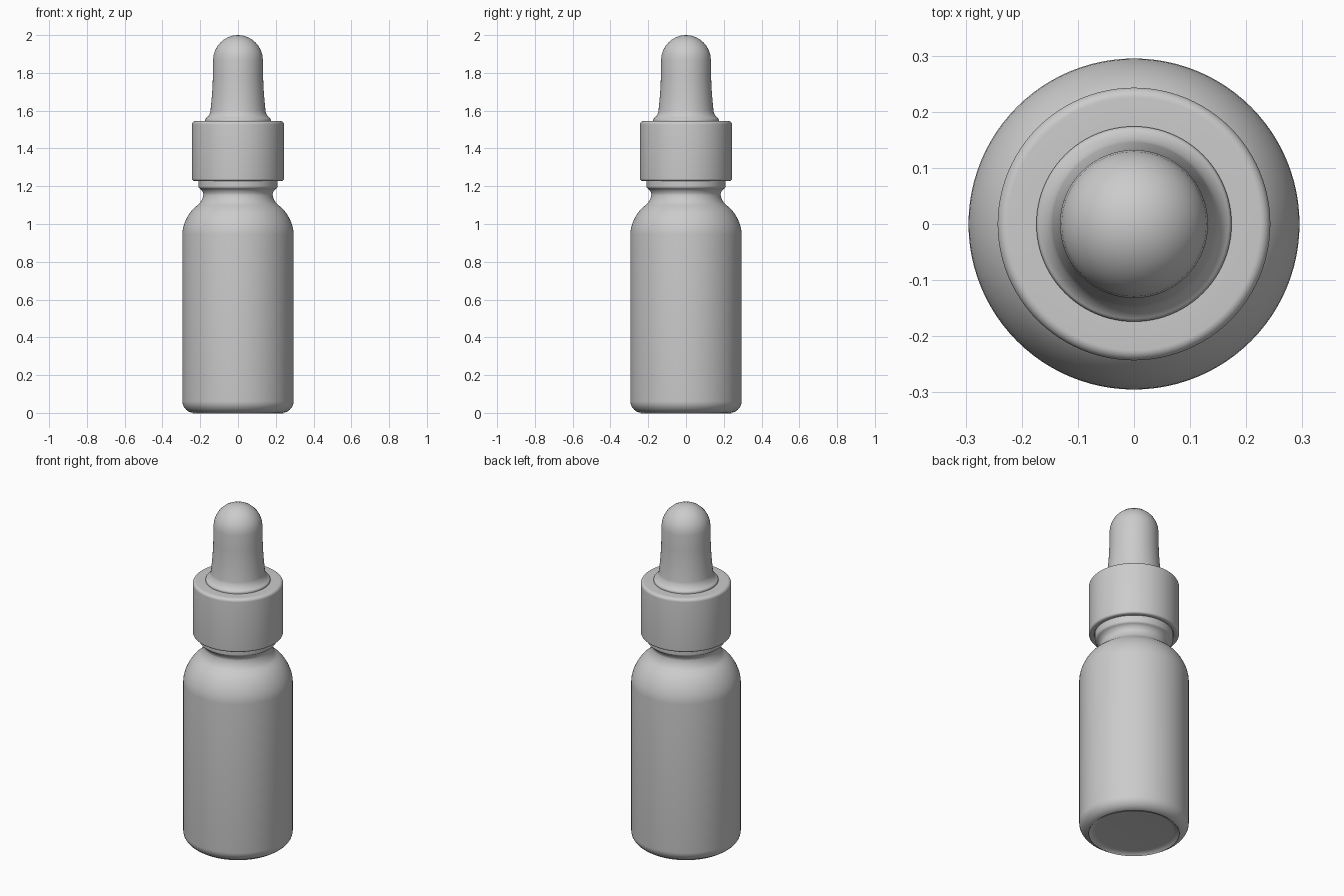
import bpy, bmesh, math
from mathutils import Vector

cube = bpy.data.objects.get("Cube")
if cube:
    bpy.data.objects.remove(cube, do_unlink=True)

grey = bpy.data.materials.new("plain grey")
grey.use_nodes = True
colour = (0.6, 0.6, 0.6, 1)
grey.diffuse_color = colour
grey.node_tree.nodes["Principled BSDF"].inputs["Base Color"].default_value = colour


def rounded(profile, steps=8):
    """Round each (radius, height, cut) corner, cut = distance trimmed from its sides."""
    points = [Vector(p[:2]) for p in profile]
    result = []
    for i, (r, z, cut) in enumerate(profile):
        corner = points[i]
        if not cut:
            result.append(corner)
            continue
        start = corner + (points[i - 1] - corner).normalized() * cut
        end = corner + (points[i + 1] - corner).normalized() * cut
        a, b = start.lerp(corner, 0.55), end.lerp(corner, 0.55)
        for k in range(steps + 1):
            t = k / steps
            s = 1 - t
            result.append(start * s**3 + a * 3 * s * s * t + b * 3 * s * t * t + end * t**3)
    return result


def lathe(name, profile, segments=96):
    """Spin a profile around the z axis."""
    bm = bmesh.new()
    verts = [bm.verts.new((p.x, 0, p.y)) for p in rounded(profile)]
    edges = [bm.edges.new(pair) for pair in zip(verts, verts[1:])]
    bmesh.ops.spin(bm, geom=verts + edges, axis=(0, 0, 1), cent=(0, 0, 0),
                   angle=math.tau, steps=segments, use_duplicate=False)
    bmesh.ops.remove_doubles(bm, verts=bm.verts, dist=0.0002)
    bmesh.ops.recalc_face_normals(bm, faces=bm.faces)
    mesh = bpy.data.meshes.new(name)
    bm.to_mesh(mesh)
    bm.free()
    mesh.materials.append(grey)
    obj = bpy.data.objects.new(name, mesh)
    bpy.context.collection.objects.link(obj)
    bpy.ops.object.select_all(action='DESELECT')
    obj.select_set(True)
    bpy.context.view_layer.objects.active = obj
    bpy.ops.object.shade_smooth_by_angle(angle=math.radians(35))


# Bottle with rounded base, sloped shoulder and a narrow neck
lathe("bottle", [
    (0, 0.01, 0), (0.23, 0.01, 0.02), (0.24, 0, 0.005), (0.295, 0.012, 0.05),
    (0.295, 1.035, 0.09), (0.183, 1.125, 0.035), (0.183, 1.175, 0.02),
    (0.21, 1.192, 0.008), (0.21, 1.24, 0), (0, 1.24, 0)])

# Screw cap, hollow underneath
lathe("cap", [
    (0, 1.25, 0), (0.213, 1.25, 0), (0.213, 1.228, 0.004), (0.243, 1.228, 0.012),
    (0.243, 1.545, 0.018), (0.172, 1.545, 0), (0.172, 1.53, 0), (0, 1.53, 0)])

# Rubber bulb with a flared foot and a round tip
lathe("dropper_bulb", [
    (0, 1.53, 0), (0.174, 1.53, 0), (0.174, 1.556, 0.006), (0.148, 1.575, 0.025),
    (0.134, 1.72, 0.06), (0.13, 2, 0.13), (0, 2, 0)])
